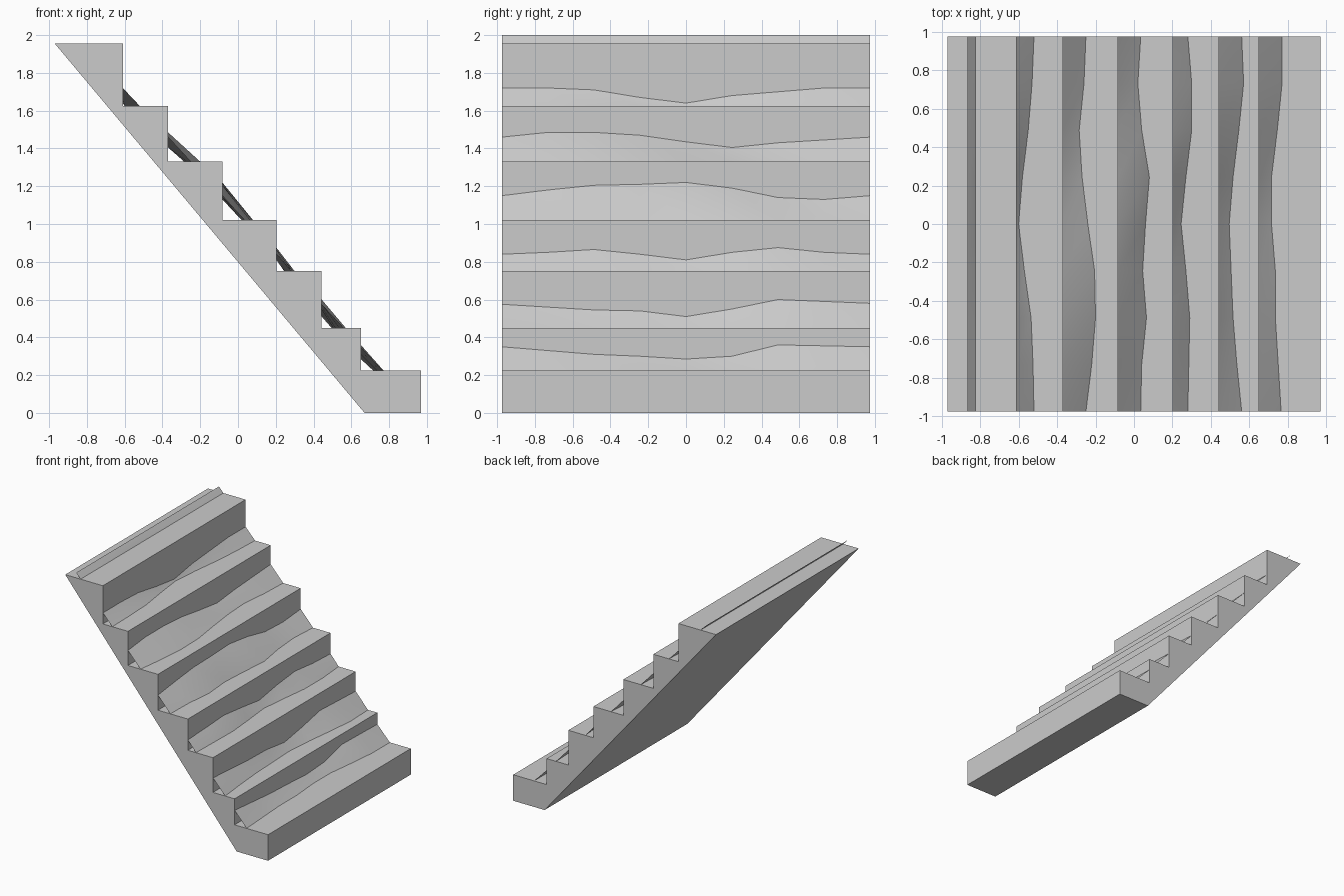
import bpy, bmesh

if "Cube" in bpy.data.objects:
    bpy.data.objects.remove(bpy.data.objects["Cube"])

HALF = 0.975  # half width of the flight along y


def make_object(name, bm):
    mesh = bpy.data.meshes.new(name)
    bm.to_mesh(mesh)
    bm.free()
    obj = bpy.data.objects.new(name, mesh)
    bpy.context.collection.objects.link(obj)
    return obj


# Stair flight: (riser x, tread z) from top to bottom, extruded across y
steps = [(-0.61, 1.625), (-0.37, 1.33), (-0.083, 1.02),
         (0.203, 0.75), (0.443, 0.45), (0.65, 0.225)]
profile = [(-0.97, 1.955)]
z_prev = 1.955
for x, z in steps:
    profile += [(x, z_prev), (x, z)]
    z_prev = z
profile += [(0.97, 0.225), (0.97, 0), (0.67, 0)]

bm = bmesh.new()
face = bm.faces.new([bm.verts.new((x, -HALF, z)) for x, z in profile])
ext = bmesh.ops.extrude_face_region(bm, geom=[face])
bmesh.ops.translate(bm, vec=(0, 2 * HALF, 0),
                    verts=[v for v in ext["geom"] if isinstance(v, bmesh.types.BMVert)])
bmesh.ops.recalc_face_normals(bm, faces=bm.faces)
make_object("stair_flight", bm)

# Rippled sheet flowing down: heights where it leaves each riser ...
riser_z = [
    (1.72, 1.72, 1.71, 1.67, 1.64, 1.68, 1.70, 1.72, 1.72),
    (1.46, 1.485, 1.485, 1.47, 1.435, 1.405, 1.43, 1.445, 1.46),
    (1.15, 1.18, 1.205, 1.21, 1.22, 1.19, 1.14, 1.13, 1.15),
    (.84, .85, .865, .84, .81, .85, .875, .85, .84),
    (.575, .56, .545, .54, .51, .55, .60, .59, .58),
    (.35, .33, .31, .30, .285, .30, .36, .355, .35)]
# ... and distances where it meets each tread
tread_x = [
    (-.52, -.525, -.535, -.57, -.60, -.58, -.55, -.53, -.52),
    (-.25, -.22, -.20, -.205, -.24, -.27, -.285, -.26, -.25),
    (.035, .04, .065, .045, .06, .08, .04, .02, .035),
    (.28, .285, .29, .27, .245, .27, .30, .30, .28),
    (.56, .535, .515, .505, .495, .515, .545, .57, .56),
    (.765, .75, .735, .735, .715, .715, .745, .77, .77)]
N = 9
rows = [[(-0.865, 2.0)] * N, [(-0.823, 1.955)] * N]
for (x, z), rz, tx in zip(steps, riser_z, tread_x):
    rows += [[(x, h) for h in rz], [(t, z) for t in tx]]
rows.append([(0.94, 0.03)] * N)

bm = bmesh.new()
grid = [[bm.verts.new((x, HALF * (2 * j / (N - 1) - 1), z)) for j, (x, z) in enumerate(row)]
        for row in rows]
for a, b in zip(grid, grid[1:]):
    for j in range(N - 1):
        bm.faces.new((a[j], b[j], b[j + 1], a[j + 1]))
sheet = make_object("rippled_sheet", bm)

bpy.context.view_layer.objects.active = sheet
sheet.select_set(True)
bpy.ops.object.shade_smooth_by_angle()
